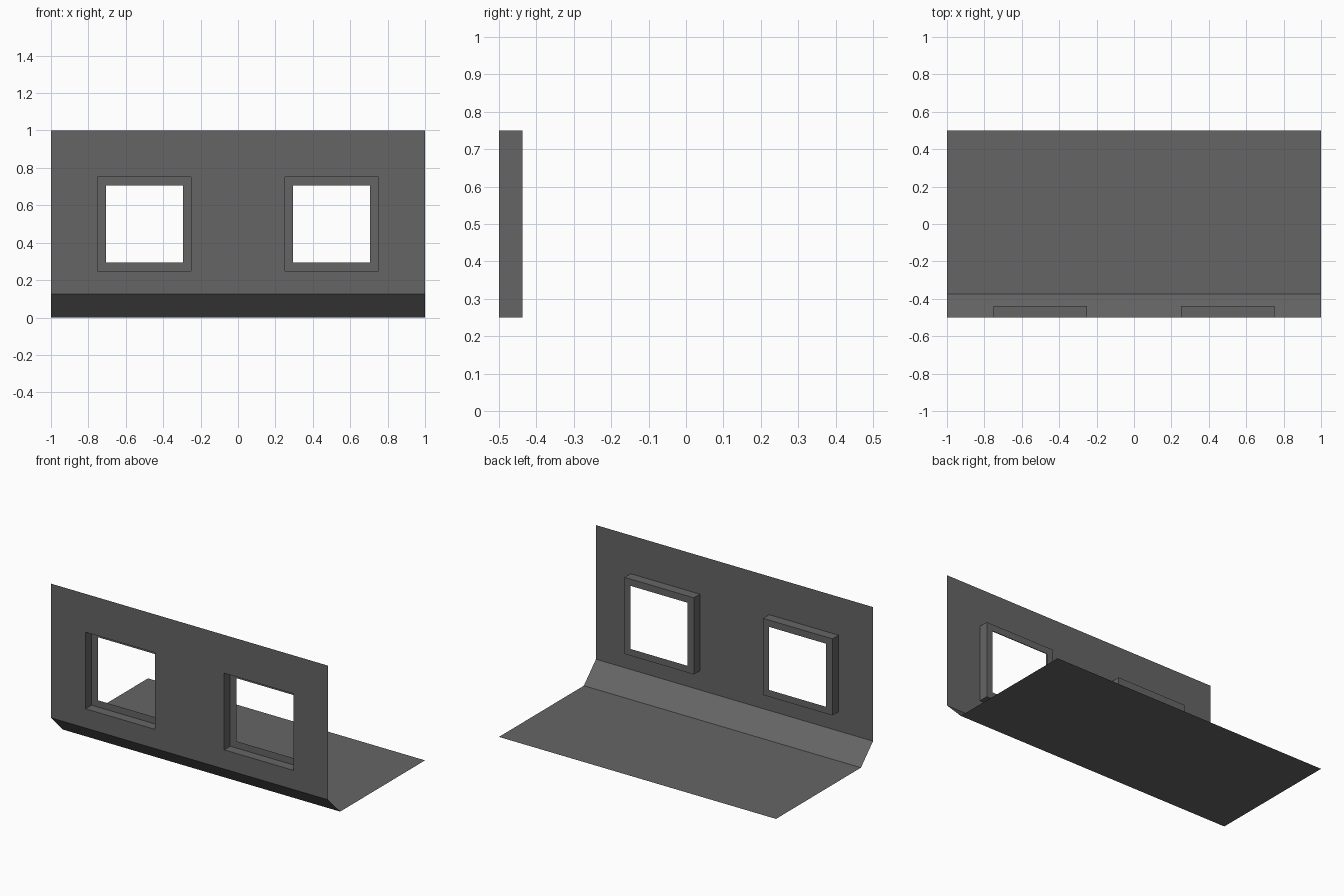
import bpy, bmesh

if "Cube" in bpy.data.objects:
    bpy.data.objects.remove(bpy.data.objects["Cube"])

grey = bpy.data.materials.new("dark_grey")
grey.diffuse_color = (0.13, 0.13, 0.13, 1.0)
grey.use_nodes = True
grey.node_tree.nodes["Principled BSDF"].inputs["Base Color"].default_value = grey.diffuse_color


def add_object(name, bm):
    mesh = bpy.data.meshes.new(name)
    bm.to_mesh(mesh)
    bm.free()
    mesh.materials.append(grey)
    obj = bpy.data.objects.new(name, mesh)
    bpy.context.collection.objects.link(obj)
    return obj


# Wall: thin sheet facing -y, laid out as cells around the two windows
xs = (-1, -0.75, -0.25, 0.25, 0.75, 1)
zs = (0.125, 0.25, 0.75, 1)
bm = bmesh.new()
grid = [[bm.verts.new((x, -0.5, z)) for x in xs] for z in zs]
windows = []
for j in range(len(zs) - 1):
    for i in range(len(xs) - 1):
        face = bm.faces.new((grid[j][i], grid[j][i + 1],
                             grid[j + 1][i + 1], grid[j + 1][i]))
        if j == 1 and i in (1, 3):
            windows.append(face)
bm.normal_update()

# Windows: recess each cell, inset a frame, then open the middle
bmesh.ops.inset_individual(bm, faces=windows, thickness=0, depth=-0.0625)
bm.normal_update()
bmesh.ops.inset_individual(bm, faces=windows, thickness=0.0625, depth=0)
bmesh.ops.delete(bm, geom=windows, context='FACES')
add_object("window_wall", bm)

# Floor with sloped skirting: an open profile swept along x
profile = ((-0.5, 0.125), (-0.375, 0), (0.5, 0))
bm = bmesh.new()
rows = [[bm.verts.new((x, y, z)) for x in (-1, 1)] for y, z in profile]
for upper, lower in zip(rows, rows[1:]):
    bm.faces.new((upper[0], lower[0], lower[1], upper[1]))
add_object("floor_and_slope", bm)
